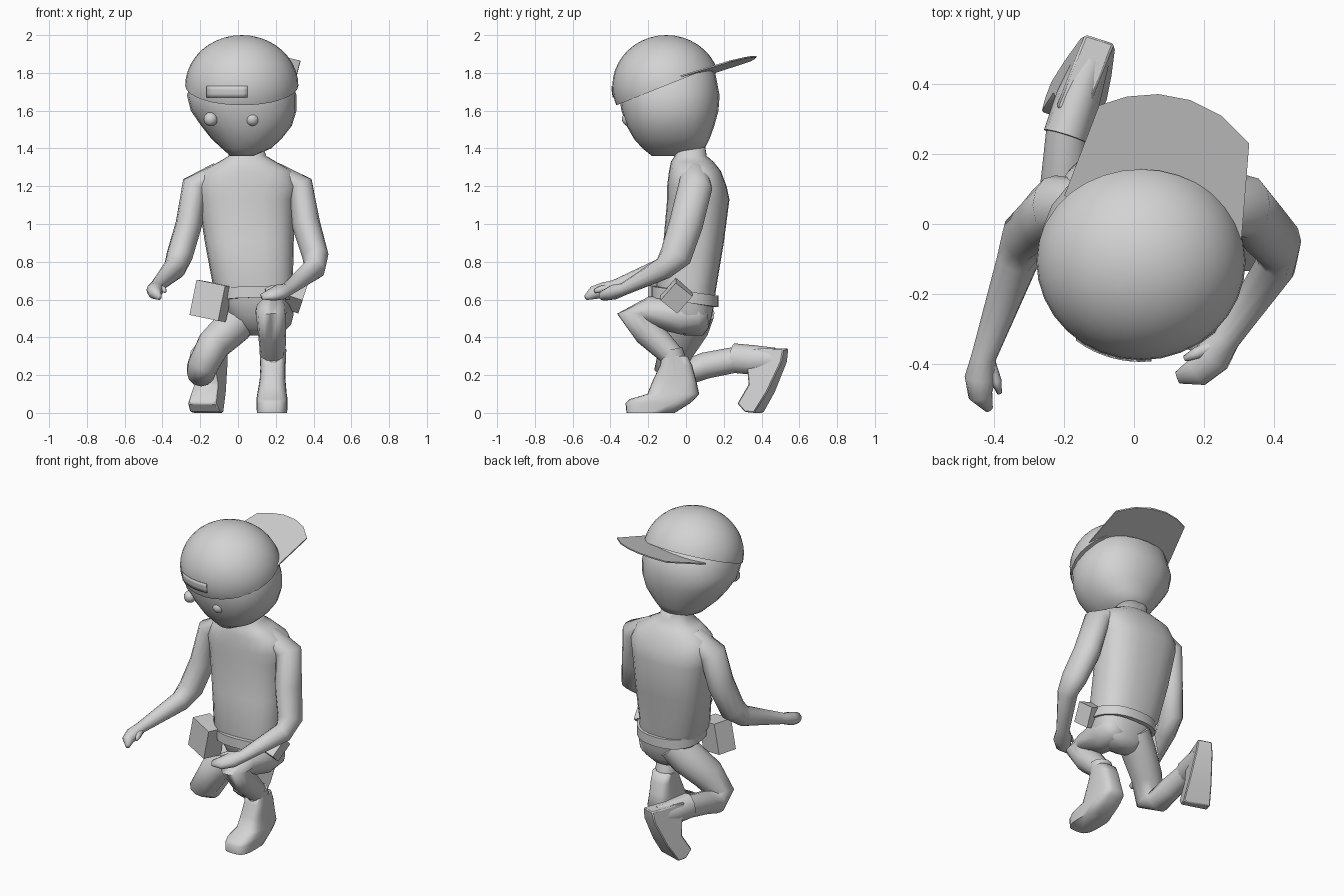
import bpy, bmesh, math
from mathutils import Vector, Matrix

cube = bpy.data.objects.get("Cube")
if cube:
    bpy.data.objects.remove(cube, do_unlink=True)

grey = bpy.data.materials.new("plain_grey")
grey.use_nodes = True
grey.diffuse_color = (0.65, 0.65, 0.65, 1)
grey.node_tree.nodes["Principled BSDF"].inputs["Base Color"].default_value = (0.65, 0.65, 0.65, 1)
AXIS_X, AXIS_Y = Vector((1, 0, 0)), Vector((0, 1, 0))


def finish(name, bm, smooth=None):
    """Turn a bmesh into a shaded object; smooth is the sharp-edge angle."""
    bmesh.ops.recalc_face_normals(bm, faces=bm.faces)
    mesh = bpy.data.meshes.new(name)
    bm.to_mesh(mesh)
    bm.free()
    mesh.materials.append(grey)
    obj = bpy.data.objects.new(name, mesh)
    bpy.context.collection.objects.link(obj)
    if smooth:
        bpy.ops.object.select_all(action='DESELECT')
        obj.select_set(True)
        bpy.context.view_layer.objects.active = obj
        bpy.ops.object.shade_smooth_by_angle(angle=math.radians(smooth))
    return obj


def power(value, p):
    return math.copysign(abs(value) ** p, value)


def loft(name, rings, sides, p=1):
    """Skin rings given as (centre, half axis u, half axis v); p < 1 squares them."""
    bm = bmesh.new()
    loops = []
    for c, u, v in rings:
        angles = [math.tau * i / sides for i in range(sides)]
        loops.append([bm.verts.new(c + u * power(math.cos(a), p) + v * power(math.sin(a), p))
                      for a in angles])
    for low, high in zip(loops, loops[1:]):
        for i in range(sides):
            j = (i + 1) % sides
            bm.faces.new((low[i], low[j], high[j], high[i]))
    bm.faces.new(loops[0])
    bm.faces.new(loops[-1])
    return finish(name, bm, 80)


def stack(name, rows, sides, p):
    """Upright loft from rows of (z, centre x, half width, front y, back y)."""
    loft(name, [(Vector((cx, (f + b) / 2, z)), AXIS_X * rx, AXIS_Y * ((b - f) / 2))
                for z, cx, rx, f, b in rows], sides, p)


def tube(name, path, sides=12):
    """Limb along points of (x, y, z, width radius, depth radius)."""
    pts = [Vector(p[:3]) for p in path]
    rings = []
    for i, p in enumerate(path):
        t = (pts[min(i + 1, len(pts) - 1)] - pts[max(i - 1, 0)]).normalized()
        v = t.cross(AXIS_X).normalized()
        rings.append((pts[i], v.cross(t) * p[3], v * p[4]))
    loft(name, rings, sides)


def extrude(outline, place, offset):
    """Solid bmesh from an outline mapped by place(a, b), swept along offset."""
    bm = bmesh.new()
    face = bm.faces.new([bm.verts.new(place(*p)) for p in outline])
    new = bmesh.ops.extrude_face_region(bm, geom=[face])["geom"]
    bmesh.ops.translate(bm, vec=offset, verts=[g for g in new if isinstance(g, bmesh.types.BMVert)])
    return bm


def box(name, centre, size, turn):
    bm = bmesh.new()
    bmesh.ops.create_cube(bm, size=1)
    bmesh.ops.scale(bm, vec=size, verts=bm.verts)
    for axis, deg in turn:
        bmesh.ops.rotate(bm, verts=bm.verts, matrix=Matrix.Rotation(math.radians(deg), 3, axis))
    bmesh.ops.translate(bm, vec=centre, verts=bm.verts)
    finish(name, bm)


def ball(centre, size, u=32, v=20):
    bm = bmesh.new()
    bmesh.ops.create_uvsphere(bm, u_segments=u, v_segments=v, radius=1)
    bmesh.ops.scale(bm, vec=size, verts=bm.verts)
    bmesh.ops.translate(bm, vec=centre, verts=bm.verts)
    return bm


# Head
stack("head", [
    (1.36, 0.02, 0.06, -0.18, -0.03), (1.40, 0.045, 0.13, -0.23, 0.1),
    (1.45, 0.045, 0.185, -0.275, 0.125), (1.52, 0.045, 0.24, -0.315, 0.15),
    (1.60, 0.03, 0.28, -0.342, 0.172), (1.68, 0.02, 0.29, -0.355, 0.178),
    (1.80, 0.02, 0.255, -0.335, 0.155), (1.88, 0.02, 0.18, -0.27, 0.05)], 24, 0.9)
for side, x, y in (("right", -0.145, -0.28), ("left", 0.075, -0.302)):
    finish(side + "_eye", ball((x, y, 1.555), (0.037,) * 3, 16, 10), 60)

# Cap dome, trimmed on a slope that rises to the rear
cap_c, cap_r = Vector((0.02, -0.104, 1.73)), Vector((0.3, 0.286, 0.27))
bm = ball(cap_c, cap_r)
bmesh.ops.bisect_plane(bm, geom=bm.verts[:] + bm.edges[:] + bm.faces[:],
                       plane_co=(0.02, -0.365, 1.63), plane_no=(0, -0.4, 1), clear_inner=True)
bmesh.ops.holes_fill(bm, edges=[e for e in bm.edges if e.is_boundary])
finish("cap_dome", bm, 50)

# Backward brim
brim = [(-0.2, 0.08), (-0.1, 0.34), (-0.02, 0.365), (0.07, 0.372), (0.16, 0.355),
        (0.25, 0.31), (0.33, 0.23), (0.305, -0.08), (0.15, 0.05), (0, 0.05)]
finish("cap_brim", extrude(brim, lambda x, y: Vector((x, y, 1.765 + 0.3 * y + 0.07 * x)),
                           Vector((0, 0, 0.008))))

# Curved strap panel on the cap
bm = bmesh.new()
bmesh.ops.create_grid(bm, x_segments=8, y_segments=3, size=0.5)
for v in bm.verts:
    x, z = -0.057 + v.co.x * 0.215, 1.7 + v.co.y * 0.06
    k = 1 - ((x - cap_c.x) / cap_r.x) ** 2 - ((z - cap_c.z) / cap_r.z) ** 2
    v.co = (x, cap_c.y - cap_r.y * math.sqrt(k) - 0.001, z)
strap = finish("cap_strap", bm, 50)
strap.modifiers.new("thickness", 'SOLIDIFY').thickness = 0.004

# Torso with neck, shoulders and rounded hips
stack("torso", [
    (0.41, 0.12, 0.06, -0.01, 0.09), (0.45, 0.12, 0.13, -0.07, 0.12),
    (0.52, 0.12, 0.175, -0.12, 0.14),
    (0.66, 0.08, 0.21, -0.16, 0.16), (0.90, 0.06, 0.235, -0.12, 0.2),
    (1.13, 0.045, 0.255, -0.1, 0.23), (1.20, 0.05, 0.27, -0.1, 0.215),
    (1.28, 0.05, 0.24, -0.09, 0.185), (1.33, 0.05, 0.15, -0.08, 0.145),
    (1.36, 0.05, 0.1, -0.06, 0.11), (1.42, 0.04, 0.09, -0.06, 0.1)], 24, 0.8)

# Arms, each running into a flattened hand
tube("right_arm", [
    (-0.1, 0.05, 1.28, 0.05, 0.07), (-0.225, 0.05, 1.2, 0.075, 0.09),
    (-0.26, 0.015, 1.0, 0.07, 0.09), (-0.31, -0.035, 0.83, 0.07, 0.08),
    (-0.335, -0.11, 0.765, 0.06, 0.062), (-0.43, -0.38, 0.67, 0.036, 0.033),
    (-0.44, -0.44, 0.65, 0.045, 0.04), (-0.44, -0.49, 0.635, 0.035, 0.035),
    (-0.415, -0.53, 0.61, 0.012, 0.014)])
tube("right_thumb", [(-0.415, -0.4, 0.66, 0.02, 0.02), (-0.395, -0.45, 0.655, 0.016, 0.018),
                     (-0.385, -0.485, 0.645, 0.007, 0.01)], 8)
tube("left_arm", [
    (0.19, 0.045, 1.28, 0.05, 0.07), (0.325, 0.05, 1.2, 0.075, 0.09),
    (0.36, 0.0, 1.0, 0.075, 0.09), (0.41, -0.055, 0.83, 0.07, 0.085),
    (0.405, -0.12, 0.765, 0.06, 0.06), (0.265, -0.33, 0.655, 0.04, 0.033),
    (0.225, -0.38, 0.64, 0.055, 0.04), (0.18, -0.425, 0.625, 0.045, 0.03),
    (0.125, -0.44, 0.615, 0.02, 0.012)])
tube("left_thumb", [(0.23, -0.35, 0.66, 0.02, 0.02), (0.18, -0.37, 0.66, 0.018, 0.018),
                    (0.145, -0.385, 0.65, 0.008, 0.01)], 8)

# Legs: left foot planted, right knee dropped with the shin trailing
tube("left_leg", [
    (0.2, 0.115, 0.52, 0.05, 0.05), (0.2, 0.07, 0.515, 0.09, 0.085),
    (0.195, -0.02, 0.52, 0.1, 0.105),
    (0.175, -0.2, 0.535, 0.085, 0.08), (0.175, -0.285, 0.525, 0.08, 0.08),
    (0.18, -0.2, 0.43, 0.075, 0.08), (0.185, -0.06, 0.29, 0.066, 0.06)])
tube("right_leg", [
    (0.06, 0.07, 0.55, 0.09, 0.09), (-0.015, 0.02, 0.47, 0.1, 0.11),
    (-0.13, -0.04, 0.36, 0.09, 0.1), (-0.188, -0.08, 0.245, 0.08, 0.09),
    (-0.195, -0.01, 0.21, 0.075, 0.07), (-0.2, 0.1, 0.25, 0.07, 0.07),
    (-0.19, 0.28, 0.285, 0.06, 0.068)])

# Boots: a planted one stacked upright, and a trailing one that widens to the toe
tube("left_boot_shaft", [(0.185, -0.08, 0.335, 0.071, 0.062), (0.185, -0.055, 0.22, 0.066, 0.075),
                         (0.185, -0.05, 0.1, 0.066, 0.09)])
stack("left_boot", [
    (0.0, 0.18, 0.08, -0.315, -0.06), (0.05, 0.18, 0.083, -0.32, 0.02),
    (0.072, 0.18, 0.083, -0.3, 0.045), (0.1, 0.18, 0.078, -0.205, 0.07),
    (0.18, 0.183, 0.068, -0.172, 0.052), (0.25, 0.185, 0.066, -0.138, 0.033),
    (0.3, 0.185, 0.066, -0.125, 0.01)], 24, 0.6)
tube("right_boot_shaft", [(-0.195, 0.25, 0.29, 0.066, 0.078), (-0.16, 0.36, 0.28, 0.064, 0.078),
                          (-0.12, 0.47, 0.28, 0.05, 0.065)])
trailing = [(0.32, 0.345), (0.53, 0.34), (0.52, 0.27), (0.45, 0.11), (0.385, 0.0),
            (0.335, 0.005), (0.295, 0.05), (0.35, 0.15), (0.34, 0.23)]
across = Vector((0.94, -0.3, 0)).normalized() * 0.14
middle = lambda y, z: Vector((-0.17 + 0.4 * (y - 0.35), y, z))
bm = extrude(trailing, lambda y, z: middle(y, z) - across / 2, across)
for i, v in enumerate(bm.verts):
    y, z = trailing[i % len(trailing)]
    side = (v.co - middle(y, z)).dot(across)
    v.co = middle(y, z) + across * math.copysign(0.6 - 0.85 * z, side)
right_boot = finish("right_boot", bm, 40)
bevel = right_boot.modifiers.new("soft_edges", 'BEVEL')
bevel.width = 0.006

# Belt: a rectangular band, higher at the front
bm = bmesh.new()
count, bands = 28, []
for i in range(count):
    a = math.tau * i / count
    c, s = power(math.cos(a), 0.85), power(math.sin(a), 0.85)
    z = 0.615 - 0.025 * s
    bands.append([bm.verts.new((0.1 + (0.18 + o) * c, -0.005 + (0.15 + o) * s, z + h))
                  for o, h in ((0, -0.03), (0.028, -0.03), (0.028, 0.03), (0, 0.03))])
for a, b in zip(bands, bands[1:] + bands[:1]):
    for k in range(4):
        m = (k + 1) % 4
        bm.faces.new((a[k], a[m], b[m], b[k]))
finish("belt", bm, 40)

# Belt pouches
box("right_pouch", (-0.142, -0.115, 0.593), (0.165, 0.12, 0.19), (('Y', 11), ('X', -3), ('Z', -20)))
box("left_pouch", (0.305, -0.05, 0.62), (0.085, 0.115, 0.125), (('X', -40), ('Y', 18)))
